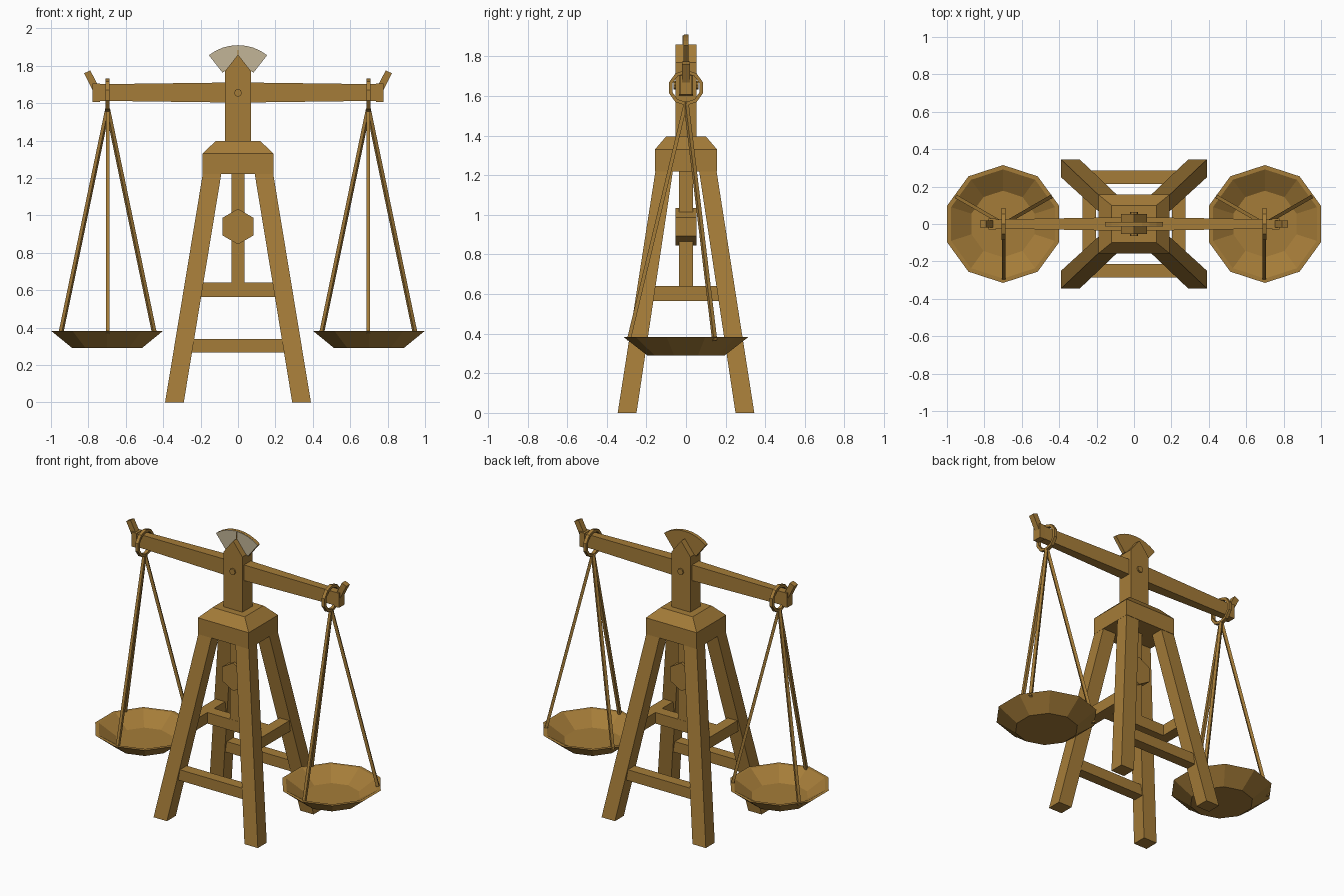
import bpy, bmesh, math
from mathutils import Vector

if "Cube" in bpy.data.objects:
    bpy.data.objects.remove(bpy.data.objects["Cube"])


def material(name, col):
    m = bpy.data.materials.new(name)
    m.diffuse_color = (*col, 1)
    m.use_nodes = True
    m.node_tree.nodes["Principled BSDF"].inputs["Base Color"].default_value = m.diffuse_color
    return m


WOOD = material("golden brown", (0.376, 0.202, 0.040))
PALE = material("pale parchment", (0.54, 0.46, 0.31))


def loft(name, rings, mat=WOOD, closed=False):
    """Skin a list of equal-length point rings; cap the ends unless closed."""
    bm = bmesh.new()
    vs = [[bm.verts.new(p) for p in r] for r in rings]
    n = len(rings[0])
    for k in range(len(vs) if closed else len(vs) - 1):
        a, b = vs[k], vs[(k + 1) % len(vs)]
        for i in range(n):
            j = (i + 1) % n
            bm.faces.new((a[i], a[j], b[j], b[i]))
    if not closed:
        bm.faces.new(vs[0])
        bm.faces.new(vs[-1])
    bmesh.ops.recalc_face_normals(bm, faces=bm.faces)
    me = bpy.data.meshes.new(name)
    bm.to_mesh(me)
    bm.free()
    me.materials.append(mat)
    ob = bpy.data.objects.new(name, me)
    bpy.context.collection.objects.link(ob)
    return ob


def rect(x0, x1, y0, y1, z):
    return [(x0, y0, z), (x1, y0, z), (x1, y1, z), (x0, y1, z)]


def box(name, x0, x1, y0, y1, z0, z1):
    return loft(name, [rect(x0, x1, y0, y1, z0), rect(x0, x1, y0, y1, z1)])


def plate(name, outline, y0, y1, mat=WOOD):
    """Extrude an (x, z) outline along y."""
    return loft(name, [[(x, y, z) for x, z in outline] for y in (y0, y1)], mat)


def ngon(n, r, cx, cz, start=0):
    return [(cx + r * math.cos(start + 2 * math.pi * i / n),
             cz + r * math.sin(start + 2 * math.pi * i / n)) for i in range(n)]


def rod(name, a, b, r):
    a, b = Vector(a), Vector(b)
    d = (b - a).normalized()
    u = d.cross(Vector((0, 0, 1))).normalized()
    v = d.cross(u)
    sq = [u * r + v * r, v * r - u * r, -u * r - v * r, u * r - v * r]
    return loft(name, [[p + s for s in sq] for p in (a, b)])


# Four splayed legs
for sx in (-1, 1):
    for sy in (-1, 1):
        loft("leg", [rect(sx * .29, sx * .39, sy * .25, sy * .345, 0),
                     rect(sx * .088, sx * .187, sy * .065, sy * .153, 1.23)])

# Cross bars between the legs
for s in (-1, 1):
    box("lower_bar", -.27, .27, s * .25 - .036, s * .25 + .036, .267, .34)
    box("side_bar", s * .24 - .036, s * .24 + .036, -.19, .19, .565, .64)
box("centre_bar", -.22, .22, -.036, .036, .565, .64)

# Hanging post with hexagonal weight
box("centre_post", -.035, .035, -.035, .035, .60, 1.23)
plate("hexagon_weight", ngon(6, .095, 0, .94, math.pi / 2), -.052, .052)

# Bevelled cap block
loft("cap_block", [rect(-.19, .19, -.157, .157, 1.22), rect(-.19, .19, -.157, .157, 1.33),
                   rect(-.12, .12, -.10, .10, 1.397)])

# Upright with pointed top, and pivot pin
plate("upright", [(-.07, 1.38), (.07, 1.38), (.07, 1.77), (0, 1.86), (-.07, 1.77)], -.053, .053)
plate("pivot_pin", ngon(8, .021, 0, 1.655), -.063, .063)

# Fan-shaped dial with a pale front face
A = math.radians(38)


def fan(r0, r1, n=8):
    ang = [-A + 2 * A * i / n for i in range(n + 1)]
    return ([(r1 * math.sin(a), 1.657 + r1 * math.cos(a)) for a in ang] +
            [(r0 * math.sin(a), 1.657 + r0 * math.cos(a)) for a in reversed(ang)])


plate("dial", fan(.135, .253), -.01, .012)
plate("dial_face", fan(.136, .252), -.013, -.009, PALE)
plate("dial_pointer", [(-.004, 1.84), (.004, 1.84), (0, 1.905)], -.017, -.012)

# Balance beam tapering to both ends
beam = []
for x, hy, hz in ((-.775, .024, .044), (0, .037, .054), (.775, .024, .044)):
    beam.append([(x, -hy, 1.657 - hz), (x, hy, 1.657 - hz), (x, hy, 1.657 + hz), (x, -hy, 1.657 + hz)])
loft("beam", beam)

for s in (-1, 1):
    cx = s * .697
    # Beam end block and upturned horn
    box("beam_end", cx + s * .04, s * .777, -.03, .03, 1.607, 1.705)
    plate("horn", [(s * .735, 1.67), (s * .77, 1.655), (s * .823, 1.76), (s * .79, 1.775)], -.019, .019)

    # Ten-sided hanging ring around the beam
    ring = []
    for i in range(10):
        a = 2 * math.pi * (i + .5) / 10
        ring.append([(cx + dx, r * math.cos(a), 1.642 + r * math.sin(a))
                     for r, dx in ((.09, -.011), (.09, .011), (.072, .011), (.072, -.011))])
    loft("hanging_ring", ring, closed=True)

    # Three cords down to the pan rim
    for deg in (30, 150, 270):
        a = math.radians(deg)
        rod("cord", (cx, 0, 1.57),
            (cx + .29 * math.cos(a), .29 * math.sin(a), .365), .0095)

    # Ten-sided dished pan
    loft("pan", [[(x, y, z) for x, y in ngon(10, r, s * .70, 0, math.pi / 2)]
                 for r, z in ((.195, .29), (.315, .383), (.292, .383), (.178, .308))])
